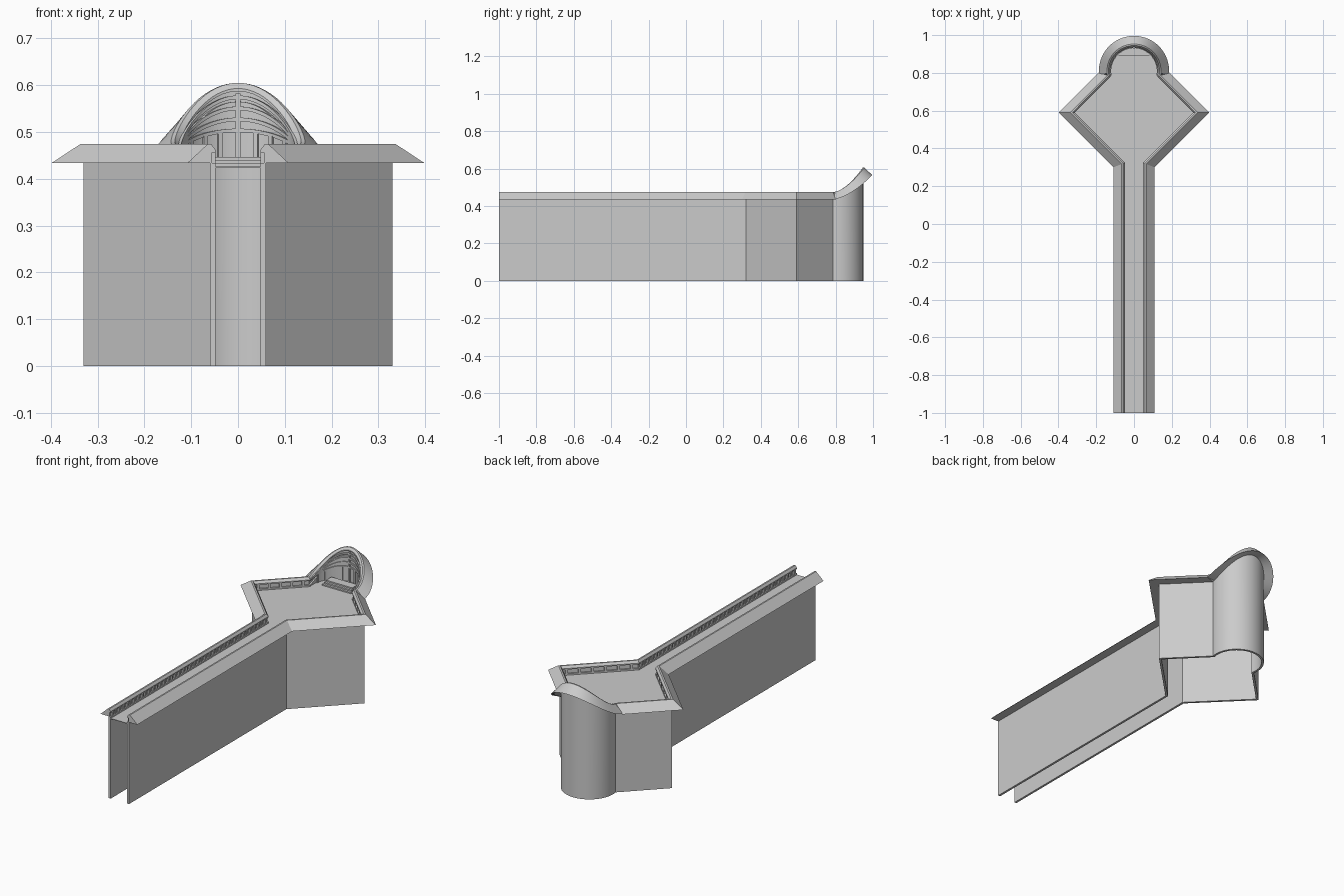
import bpy, bmesh, math
from mathutils import Vector, Matrix

if "Cube" in bpy.data.objects:
    bpy.data.objects.remove(bpy.data.objects["Cube"])

CY, R, Y0 = 0.81, 0.138, 0.785      # apse centre, radius, joint
A0 = math.asin((Y0 - CY) / R)


def arc(n=40):
    return [Vector((R * math.cos(a), CY + R * math.sin(a)))
            for a in [A0 + (math.pi - 2 * A0) * i / n for i in range(n + 1)]]


def lift(y):
    return 0.131 * max(0, (y - Y0) / (CY + R - Y0)) ** 1.7


half = [Vector(p) for p in ((0.06, -1), (0.06, 0.32), (0.33, 0.59))]
path = half + arc() + [Vector((-p.x, p.y)) for p in reversed(half)]


def offsets(pts):
    """Mitred outward direction at each path point."""
    seg = [(b - a).normalized() for a, b in zip(pts, pts[1:])]
    nor = [Vector((d.y, -d.x)) for d in seg]
    out = [nor[0]]
    for a, b in zip(nor, nor[1:]):
        out.append((a + b) / (1 + a.dot(b)))
    return out + [nor[-1]]


def finish(name, bm, smooth=True):
    bmesh.ops.recalc_face_normals(bm, faces=bm.faces)
    me = bpy.data.meshes.new(name)
    bm.to_mesh(me)
    bm.free()
    ob = bpy.data.objects.new(name, me)
    bpy.context.collection.objects.link(ob)
    if smooth:
        bpy.ops.object.select_all(action='DESELECT')
        ob.select_set(True)
        bpy.context.view_layer.objects.active = ob
        bpy.ops.object.shade_smooth_by_angle(angle=math.radians(25))
    return ob


def sweep(name, pts, profile, k=1.0):
    """Sweep a closed (offset, z) profile; high points follow the apse rise."""
    bm = bmesh.new()
    rings = []
    for p, o in zip(pts, offsets(pts)):
        rings.append([bm.verts.new((p.x + o.x * d, p.y + o.y * d,
                                    z + (k * lift(p.y) if z > 0.4 else 0)))
                      for d, z in profile])
    m = len(profile)
    for a, b in zip(rings, rings[1:]):
        for i in range(m):
            j = (i + 1) % m
            bm.faces.new((a[i], a[j], b[j], b[i]))
    bm.faces.new(rings[0])
    bm.faces.new(rings[-1])
    return finish(name, bm)


def add_box(bm, c, s, ang=0):
    mat = Matrix.Translation(c) @ Matrix.Rotation(ang, 4, 'Z') @ Matrix.Diagonal((*s, 1))
    bmesh.ops.create_cube(bm, size=1, matrix=mat)


# Outer wall with sloped coping and a recessed strip inside
sweep("wall_and_coping", path, [
    (0, 0), (0, 0.434), (0.048, 0.434), (0.005, 0.474), (-0.003, 0.474),
    (-0.012, 0.462), (-0.012, 0.456), (-0.004, 0.456), (-0.004, 0.434),
    (-0.012, 0.434), (-0.012, 0)])

# Thin floor sheet
bm = bmesh.new()
loop = [bm.verts.new((p.x - o.x * 0.008, p.y - o.y * 0.008, 0.423))
        for p, o in zip(path, offsets(path))]
face = bm.faces.new(loop)
ext = bmesh.ops.extrude_face_region(bm, geom=[face])
for v in ext["geom"]:
    if isinstance(v, bmesh.types.BMVert):
        v.co.z += 0.003
bmesh.ops.triangulate(bm, faces=[f for f in bm.faces if len(f.verts) > 4])
finish("floor", bm, False)

# Small posts inside the recess: dense on the corridor, sparse in the diamond
bm = bmesh.new()
for a, b, n in ((half[0], half[1], 42), (half[1], half[2], 6), (half[2], path[3], 5)):
    d = (b - a).normalized()
    nrm = Vector((d.y, -d.x))
    for i in range(n):
        p = a.lerp(b, (i + 0.5) / n) - nrm * 0.008
        ang = math.atan2(d.y, d.x)
        for s in (1, -1):
            add_box(bm, (s * p.x, p.y, 0.445), (0.012, 0.008, 0.024),
                    ang if s > 0 else math.pi - ang)
finish("recess_posts", bm, False)

# Arched bands lining the inside of the apse, converging at the joints
for i, k in enumerate((0.3, 0.48, 0.66, 0.84)):
    sweep(f"apse_band_{i + 1}", arc(), [
        (-0.011, 0.460), (-0.011, 0.468), (-0.017, 0.468), (-0.017, 0.460)], k)

# Upright panels below the bands and the centre mullion
bm = bmesh.new()
for deg in (15, 35, 55, 72, 90, 108, 125, 145, 165):
    a = math.radians(deg)
    y = CY + R * math.sin(a)
    top = 0.462 + lift(y) * (0.92 if deg == 90 else 0.3)
    r = R - 0.014
    add_box(bm, (r * math.cos(a), CY + r * math.sin(a), (0.426 + top) / 2),
            (0.008, 0.010, top - 0.426), a)
finish("apse_uprights", bm, False)

# Shallow steps in the apse
bm = bmesh.new()
for i in range(3):
    y = 0.826 + 0.012 * i
    add_box(bm, (0, (y + 0.895) / 2, 0.429 + 0.0035 * i),
            (0.17 - 0.008 * i, 0.895 - y, 0.007 * (i + 1)))
finish("apse_steps", bm, False)
